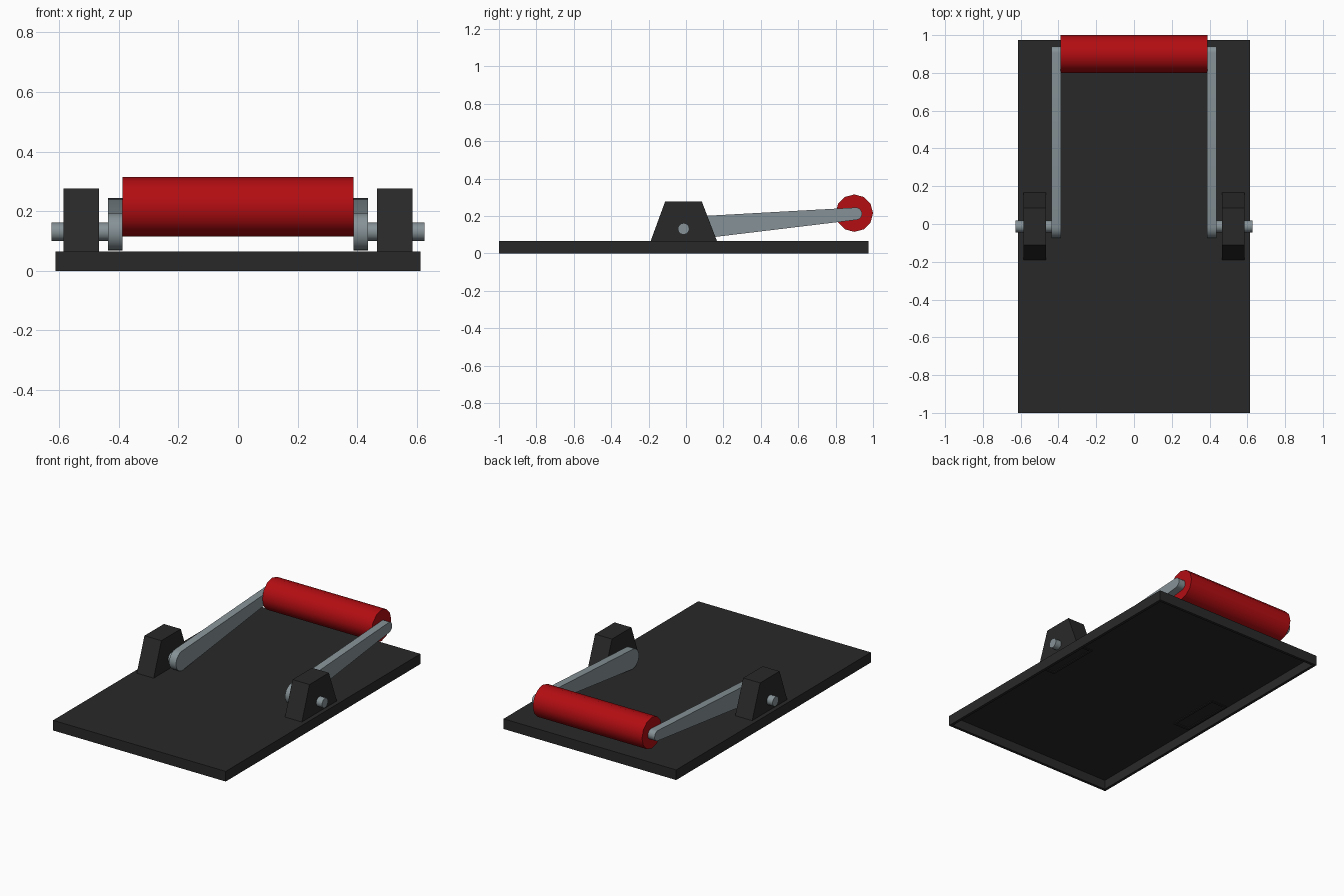
import bpy, bmesh, math
from mathutils import Vector

if "Cube" in bpy.data.objects:
    bpy.data.objects.remove(bpy.data.objects["Cube"])


def material(name, color):
    m = bpy.data.materials.new(name)
    m.diffuse_color = (*color, 1)
    m.use_nodes = True
    m.node_tree.nodes["Principled BSDF"].inputs["Base Color"].default_value = m.diffuse_color
    return m


BLACK = material("black_plastic", (0.022, 0.022, 0.022))
STEEL = material("steel", (0.24, 0.29, 0.31))
RED = material("red_grip", (0.45, 0.004, 0.006))


def prism(name, profile, x0, x1, mat, hollow=None, smooth=True):
    """Extrude a y-z profile along x; hollow = (wall, ceiling z, taper) opens the underside."""
    bm = bmesh.new()
    face = bm.faces.new([bm.verts.new((x0, y, z)) for y, z in profile])
    ext = bmesh.ops.extrude_face_region(bm, geom=[face])
    moved = [g for g in ext["geom"] if isinstance(g, bmesh.types.BMVert)]
    bmesh.ops.translate(bm, vec=(x1 - x0, 0, 0), verts=moved)
    bmesh.ops.recalc_face_normals(bm, faces=bm.faces[:])
    if hollow:
        wall, ceiling, taper = hollow
        under = min(bm.faces, key=lambda f: f.calc_center_median().z)
        bmesh.ops.inset_region(bm, faces=[under], thickness=wall)
        lid = bmesh.ops.extrude_face_region(bm, geom=[under])
        bmesh.ops.delete(bm, geom=[under], context='FACES_ONLY')
        verts = [g for g in lid["geom"] if isinstance(g, bmesh.types.BMVert)]
        mid = sum((v.co.y for v in verts)) / len(verts)
        for v in verts:
            v.co.z = ceiling
            v.co.y = mid + (v.co.y - mid) * taper
        bmesh.ops.recalc_face_normals(bm, faces=bm.faces[:])
    me = bpy.data.meshes.new(name)
    bm.to_mesh(me)
    bm.free()
    ob = bpy.data.objects.new(name, me)
    bpy.context.collection.objects.link(ob)
    me.materials.append(mat)
    if smooth:
        bpy.context.view_layer.objects.active = ob
        ob.select_set(True)
        bpy.ops.object.shade_smooth_by_angle(angle=math.radians(40))
        ob.select_set(False)
    return ob


def circle(cy, cz, r, n, phase=0.0):
    return [(cy + r * math.cos(phase + math.tau * i / n),
             cz + r * math.sin(phase + math.tau * i / n)) for i in range(n)]


def tapered_link(a, ra, b, rb, n=10):
    """Outline of a bar with rounded ends of different radius."""
    d = math.atan2(b[1] - a[1], b[0] - a[0])
    half = math.acos((ra - rb) / math.dist(a, b))
    pts = []
    for c, r, start, end in ((b, rb, -half, half), (a, ra, half, math.tau - half)):
        for i in range(n + 1):
            t = d + start + (end - start) * i / n
            pts.append((c[0] + r * math.cos(t), c[1] + r * math.sin(t)))
    return pts


# Base plate, open underneath with a thin rim
prism("base_plate", [(-1, 0), (0.975, 0), (0.975, 0.065), (-1, 0.065)],
      -0.613, 0.613, BLACK, hollow=(0.025, 0.06, 1), smooth=False)

PIVOT = (-0.013, 0.131)
GRIP = (0.9, 0.215)

for label, s in (("left", -1), ("right", 1)):
    # Hollow trapezoid bracket
    prism(label + "_bracket", [(-0.193, 0.055), (0.17, 0.055), (0.085, 0.276), (-0.112, 0.276)],
          s * 0.466, s * 0.586, BLACK, hollow=(0.022, 0.25, 0.5), smooth=False)
    # Pivot pin through bracket and arm
    prism(label + "_pivot_pin", circle(*PIVOT, 0.031, 12), s * 0.40, s * 0.627, STEEL)
    # Tapered lever arm
    prism(label + "_lever_arm", tapered_link(PIVOT, 0.063, (0.908, 0.212), 0.033),
          s * 0.387, s * 0.436, STEEL)

# Grip roller between the arms
prism("grip_roller", circle(*GRIP, 0.1, 12), -0.388, 0.388, RED)
